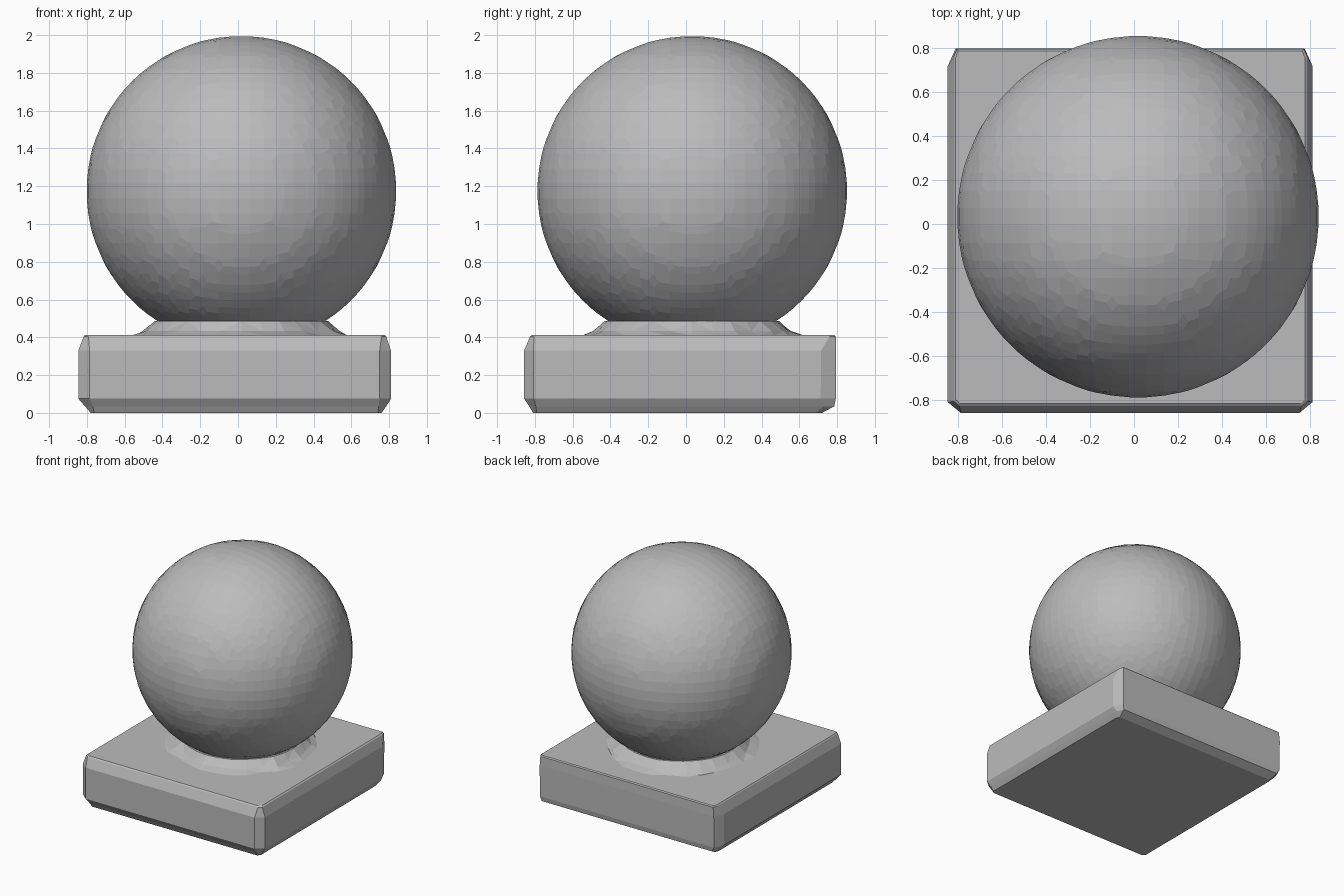
import bpy, bmesh, math, random

random.seed(4)
if "Cube" in bpy.data.objects:
    bpy.data.objects.remove(bpy.data.objects["Cube"], do_unlink=True)

GREY = (0.5, 0.5, 0.5, 1)
stone = bpy.data.materials.new("stone_grey")
stone.use_nodes = True
stone.diffuse_color = GREY
stone.node_tree.nodes["Principled BSDF"].inputs["Base Color"].default_value = GREY


def add_object(name, bm):
    bmesh.ops.recalc_face_normals(bm, faces=bm.faces)
    mesh = bpy.data.meshes.new(name)
    bm.to_mesh(mesh)
    bm.free()
    mesh.materials.append(stone)
    obj = bpy.data.objects.new(name, mesh)
    bpy.context.scene.collection.objects.link(obj)
    return obj


def loft(name, rings):
    """Skin a stack of closed rings and cap both ends."""
    bm = bmesh.new()
    loops = [[bm.verts.new(p) for p in ring] for ring in rings]
    for low, high in zip(loops, loops[1:]):
        for i in range(len(low)):
            j = (i + 1) % len(low)
            bm.faces.new((low[i], low[j], high[j], high[i]))
    bm.faces.new(loops[0])
    bm.faces.new(loops[-1])
    return add_object(name, bm)


def chamfered_square(z, left, right, front, back, cx, cy):
    """Rectangle with cut corners; the back corners are cut longer along y."""
    b = cy * 1.6
    return [(x, y, z) for x, y in (
        (left + cx, front), (right - cx, front), (right, front + cy), (right, back - b),
        (right - cx * 0.6, back), (left + cx * 0.6, back), (left, back - b), (left, front + cy))]


# Square plinth with chamfered edges
loft("plinth", [
    chamfered_square(0, -0.78, 0.76, -0.81, 0.72, 0.02, 0.02),
    chamfered_square(0.035, -0.81, 0.785, -0.83, 0.785, 0.04, 0.035),
    chamfered_square(0.075, -0.845, 0.81, -0.857, 0.793, 0.06, 0.05),
    chamfered_square(0.33, -0.845, 0.81, -0.857, 0.795, 0.06, 0.05),
    chamfered_square(0.405, -0.817, 0.785, -0.825, 0.793, 0.025, 0.02),
    chamfered_square(0.413, -0.81, 0.775, -0.815, 0.785, 0.02, 0.02),
])

# Rough flared collar under the ball
CENTRE = (0.018, 0.033, 1.175)
SIDES = 28
profile = ((0.58, 0.408, 0.03), (0.52, 0.433, 0.02), (0.46, 0.486, 0.004))
rings = []
for radius, z, wobble in profile:
    ring = []
    for i in range(SIDES):
        a = math.tau * i / SIDES
        r = radius + random.uniform(-wobble, wobble)
        ring.append((CENTRE[0] + r * math.cos(a), CENTRE[1] + r * math.sin(a), z))
    rings.append(ring)
collar = loft("collar", rings)
collar.modifiers.new("facets", 'TRIANGULATE')

# Faceted ball, gridded by a remesh
bm = bmesh.new()
bmesh.ops.create_icosphere(bm, subdivisions=5, radius=0.823)
ball = add_object("ball", bm)
ball.location = CENTRE
remesh = ball.modifiers.new("grid_facets", 'REMESH')
remesh.mode = 'SMOOTH'
remesh.octree_depth = 5
remesh.scale = 0.65
remesh.use_smooth_shade = False
